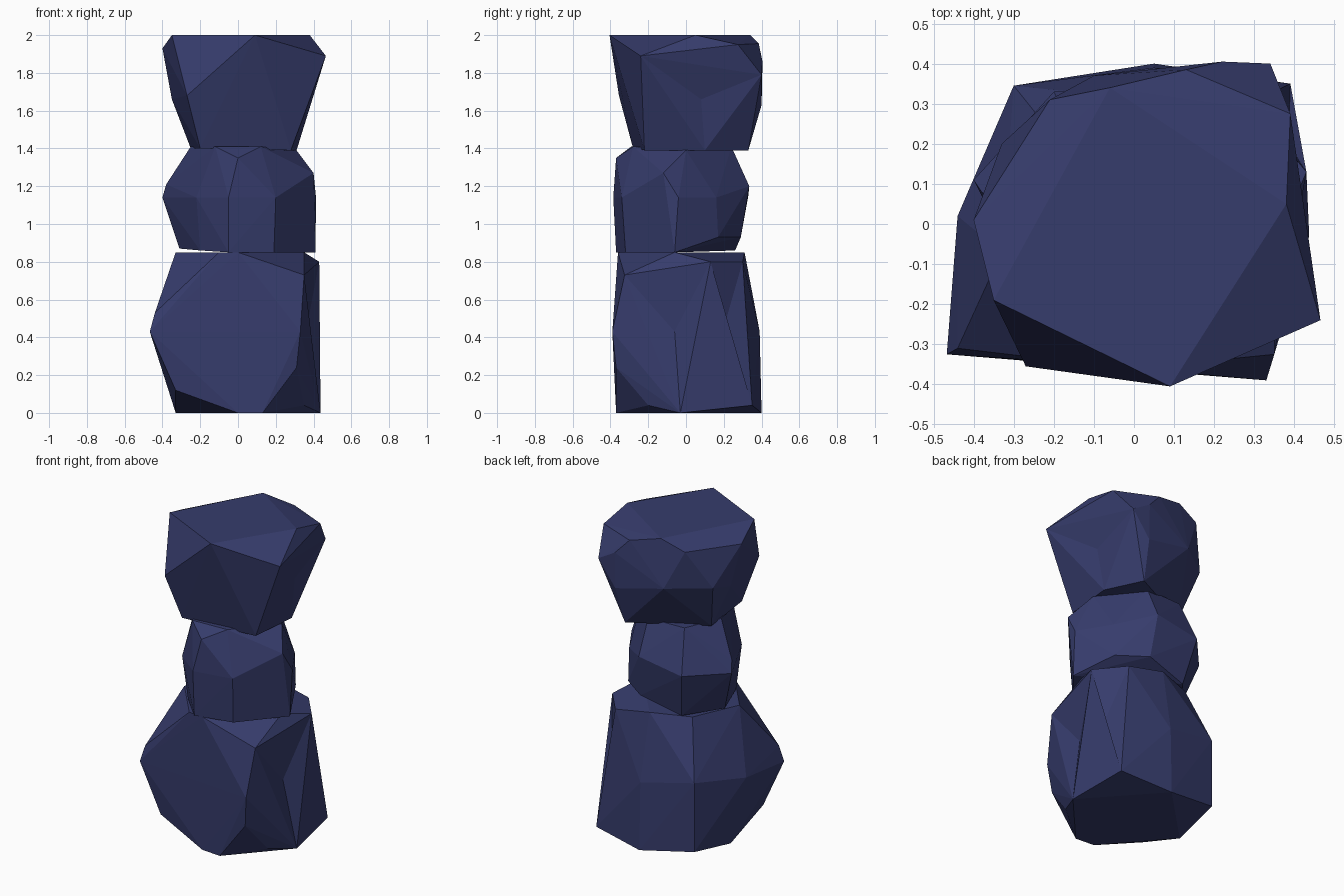
import bpy, bmesh
from mathutils import Vector

stone = bpy.data.materials.new("dark blue stone")
stone.diffuse_color = (0.037, 0.045, 0.15, 1)


def boulder(name, corners, dents=()):
    """Faceted rock: convex hull around corner points (x, y, z), then chipped inwards."""
    bm = bmesh.new()
    for p in corners:
        bm.verts.new(p)
    bmesh.ops.convex_hull(bm, input=bm.verts)
    loose = [v for v in bm.verts if not v.link_faces]
    bmesh.ops.delete(bm, geom=loose, context='VERTS')
    # chips: poke the face nearest to the dent and pull its centre in
    for d in dents:
        d = Vector(d)
        f = min(bm.faces, key=lambda f: (f.calc_center_median() - d).length)
        bmesh.ops.poke(bm, faces=[f])["verts"][0].co = d
    bmesh.ops.recalc_face_normals(bm, faces=bm.faces)
    me = bpy.data.meshes.new(name)
    bm.to_mesh(me)
    bm.free()
    me.materials.append(stone)
    ob = bpy.data.objects.new(name, me)
    bpy.context.collection.objects.link(ob)
    return ob


# large bottom rock
boulder("bottom_boulder", [
    (0.13, -0.37, 0), (0, -0.36, 0), (-0.33, 0.02, 0), (-0.3, 0.345, 0.06),
    (0.05, 0.40, 0), (0.437, -0.03, 0),
    (-0.33, -0.31, 0.12), (0.35, -0.2, 0.04), (0.39, 0.35, 0.04), (0.31, -0.37, 0.24),
    (-0.467, -0.325, 0.43), (0.33, -0.39, 0.43), (0.05, 0.39, 0.43),
    (-0.3, 0.345, 0.5), (-0.44, 0.02, 0.45), (-0.44, -0.31, 0.53),
    (0.35, -0.325, 0.73), (0.43, 0.13, 0.8), (0.29, 0.3, 0.8),
    (0, -0.36, 0.85), (-0.1, -0.35, 0.85), (0.35, -0.06, 0.85),
    (0.04, 0.31, 0.85), (-0.2, 0.22, 0.85), (-0.33, -0.07, 0.85)],
    dents=[(0.36, -0.06, 0.43), (0.385, 0.2, 0.45)])

# small middle rock
boulder("middle_boulder", [
    (-0.05, -0.37, 0.85), (0.19, -0.32, 0.85), (0.41, -0.06, 0.85), (0.29, 0.17, 0.93),
    (0.12, 0.29, 0.93), (-0.15, 0.26, 0.86), (-0.31, 0.05, 0.87), (-0.2, -0.22, 0.86),
    (-0.05, -0.385, 1.14), (0.2, -0.34, 1.14), (0.413, -0.04, 1.14), (0.29, 0.16, 1.14),
    (0.1, 0.335, 1.2), (-0.2, 0.33, 1.15), (-0.4, 0.11, 1.14), (-0.22, -0.25, 1.14),
    (0, -0.37, 1.35), (0.4, -0.12, 1.27), (-0.38, 0.08, 1.21),
    (-0.12, -0.29, 1.41), (0.12, -0.28, 1.41), (0.31, 0, 1.39), (0.1, 0.24, 1.41),
    (-0.15, 0.23, 1.41), (-0.25, 0, 1.41)])

# top rock, flaring upwards to a flat top
boulder("top_boulder", [
    (-0.2, -0.28, 1.40), (0.28, -0.22, 1.39), (0.31, 0.1, 1.39), (0.2, 0.33, 1.39),
    (-0.25, 0.1, 1.40),
    (-0.27, -0.355, 1.68), (-0.35, 0.05, 1.66), (-0.33, 0.2, 1.7),
    (-0.1, 0.37, 1.7), (0.22, 0.40, 1.63), (0.34, 0.4, 1.79), (0.22, 0.405, 1.86),
    (0.465, -0.24, 1.89),
    (-0.4, 0.01, 1.93), (0.13, 0.385, 1.955), (0.39, 0.275, 1.95), (-0.21, 0.31, 1.94),
    (0.09, -0.405, 2), (-0.35, -0.19, 2), (0.38, 0.05, 2), (-0.06, 0.34, 2)],
    dents=[(0.345, 0.08, 1.66)])
